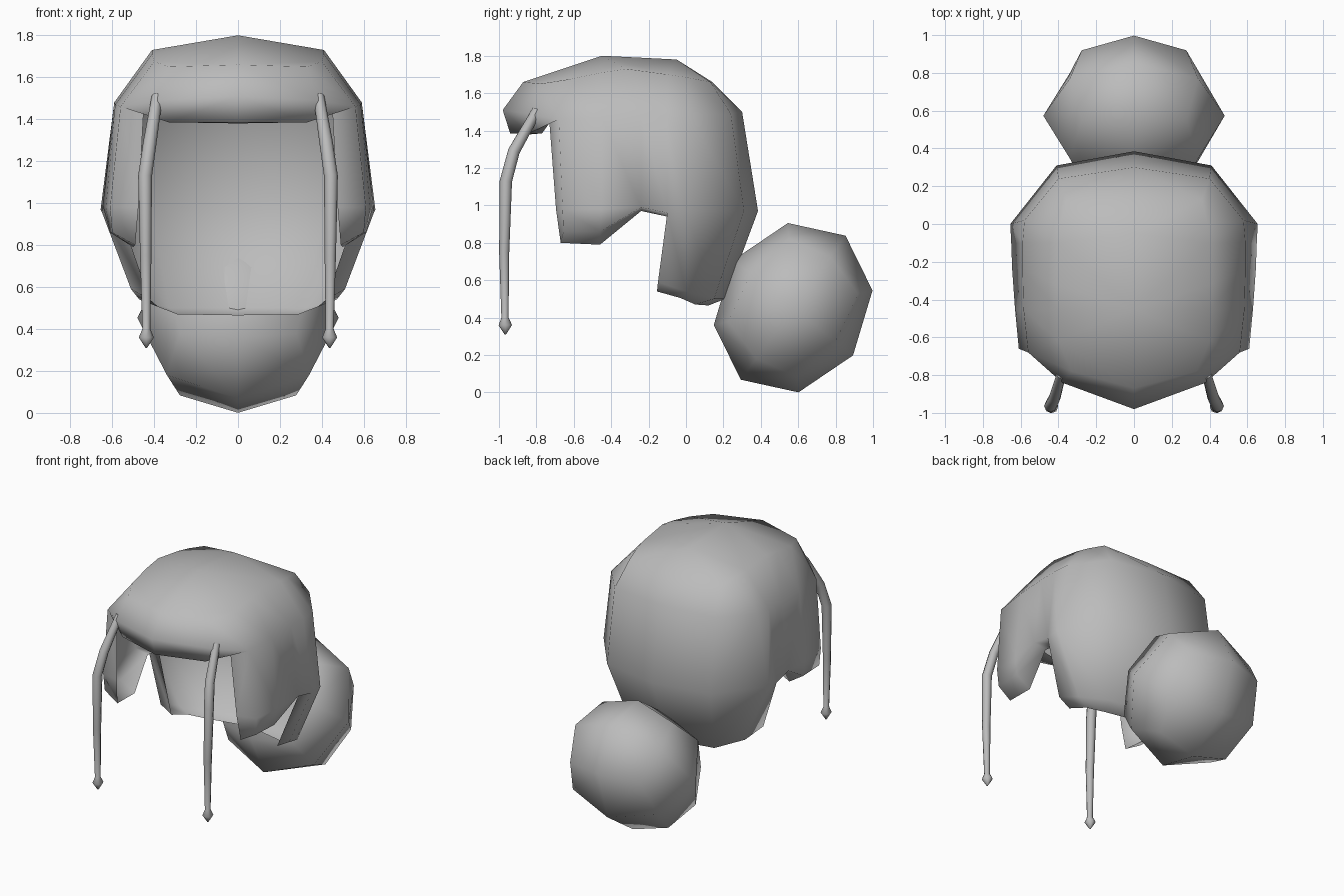
import bpy, bmesh, math
from mathutils import Vector, Matrix

if "Cube" in bpy.data.objects:
    bpy.data.objects.remove(bpy.data.objects["Cube"])

mat = bpy.data.materials.new("hair_grey")
mat.diffuse_color = (0.5, 0.5, 0.5, 1)
mat.use_nodes = True
mat.node_tree.nodes["Principled BSDF"].inputs["Base Color"].default_value = mat.diffuse_color


def finish(name, bm, angle, mirror=False):
    bmesh.ops.recalc_face_normals(bm, faces=bm.faces)
    me = bpy.data.meshes.new(name)
    bm.to_mesh(me)
    bm.free()
    ob = bpy.data.objects.new(name, me)
    bpy.context.collection.objects.link(ob)
    me.materials.append(mat)
    bpy.ops.object.select_all(action='DESELECT')
    ob.select_set(True)
    bpy.context.view_layer.objects.active = ob
    if mirror:
        ob.modifiers.new("mirror", 'MIRROR')
        bpy.ops.object.modifier_apply(modifier="mirror")
    bpy.ops.object.shade_smooth_by_angle(angle=math.radians(angle))
    return ob


# Hair cap: half rings from front centre round to back centre, then mirrored
crown = [(0, -.45, 1.80), (0, -.05, 1.78)]
top = [(0, -.87, 1.66), (.33, -.78, 1.65), (.40, -.62, 1.675), (.41, -.45, 1.71), (.41, -.32, 1.73),
       (.405, -.10, 1.70), (.39, 0, 1.685), (.36, .13, 1.66), (0, .14, 1.66)]
brow = [(0, -.98, 1.51), (.38, -.84, 1.49), (.56, -.68, 1.46), (.585, -.45, 1.47), (.59, -.24, 1.48),
        (.59, -.10, 1.48), (.58, .02, 1.48), (.40, .24, 1.49), (0, .30, 1.50)]
ear = [None, None, (.61, -.66, .98), (.63, -.45, .98), (.645, -.24, .99),
       (.65, -.10, .96), (.655, .0, .97), (.41, .31, .97), (0, .385, .97)]
hem = [None, None, (.60, -.655, .86), (.61, -.46, .86), None,
       (.51, -.15, .59), (.47, 0, .54), (.33, .15, .50), (0, .21, .50)]
lip = [(0, -.94, 1.385), (.33, -.84, 1.385)]
# Inner edge of the turned-in border, front centre to back centre
inner = [(0, -.83, 1.38), (.30, -.77, 1.385), (.45, -.73, 1.44), (.475, -.695, .98),
         (.49, -.67, .80), (.50, -.46, .79), (.55, -.24, .97), (.56, -.10, .94),
         (.42, -.155, .54), (.38, -.03, .505), (.29, .05, .47), (0, .12, .465)]

bm = bmesh.new()
C, T, B, E, H, L, N = [[bm.verts.new(p) if p else None for p in row]
                       for row in (crown, top, brow, ear, hem, lip, inner)]
for f in ([T[0], T[1], T[2], C[0]], [C[0], T[2], T[3]], [C[0], T[3], T[4]],
          [C[0], T[4], T[5], C[1]], [C[1], T[5], T[6]], [C[1], T[6], T[7], T[8]],
          [B[0], L[0], L[1], B[1]], [B[1], L[1], B[2]], [E[3], H[3], E[4]]):
    bm.faces.new(f)
for upper, lower, cols in ((T, B, range(8)), (B, E, range(2, 8)), (E, H, (2, 5, 6, 7))):
    for i in cols:
        bm.faces.new([upper[i], lower[i], lower[i + 1], upper[i + 1]])
border = [L[0], L[1], B[2], E[2], H[2], H[3], E[4], E[5], H[5], H[6], H[7], H[8]]
for i in range(len(border) - 1):
    bm.faces.new([border[i], N[i], N[i + 1], border[i + 1]])
finish("hair_cap", bm, 100, mirror=True)

# Bun: once-divided cube rounded to a ball, tilted and slightly skewed
bm = bmesh.new()
bmesh.ops.create_cube(bm, size=2)
bmesh.ops.subdivide_edges(bm, edges=bm.edges[:], cuts=1, use_grid_fill=True)
skew = Matrix(((.48, 0, 0), (0, .28, -.32), (0, .385, .255)))
for v in bm.verts:
    v.co = skew @ v.co.normalized() + Vector((0, .573, .453))
finish("hair_bun", bm, 65)

# Loose front strands with beaded ends: (x, y, z, radius)
path = [(.385, -.795, 1.51, .026), (.42, -.92, 1.29, .032), (.443, -.963, 1.13, .033),
        (.44, -.972, .75, .027), (.437, -.968, .40, .019), (.437, -.966, .36, .036),
        (.437, -.966, .31, .004)]
sides = 8
for side, label in ((1, "right"), (-1, "left")):
    pts = [Vector((side * x, y, z)) for x, y, z, r in path]
    bm = bmesh.new()
    rings = []
    for i, p in enumerate(pts):
        d = pts[min(i + 1, len(pts) - 1)] - pts[max(i - 1, 0)]
        u = d.cross(Vector((0, 1, 0))).normalized()
        w = d.cross(u).normalized()
        rings.append([bm.verts.new(p + path[i][3] * (u * math.cos(a) + w * math.sin(a)))
                      for a in (2 * math.pi * k / sides for k in range(sides))])
    for a, b in zip(rings, rings[1:]):
        for k in range(sides):
            n = (k + 1) % sides
            bm.faces.new([a[k], a[n], b[n], b[k]])
    bm.faces.new(rings[0])
    bm.faces.new(rings[-1])
    finish("front_strand_" + label, bm, 60)
